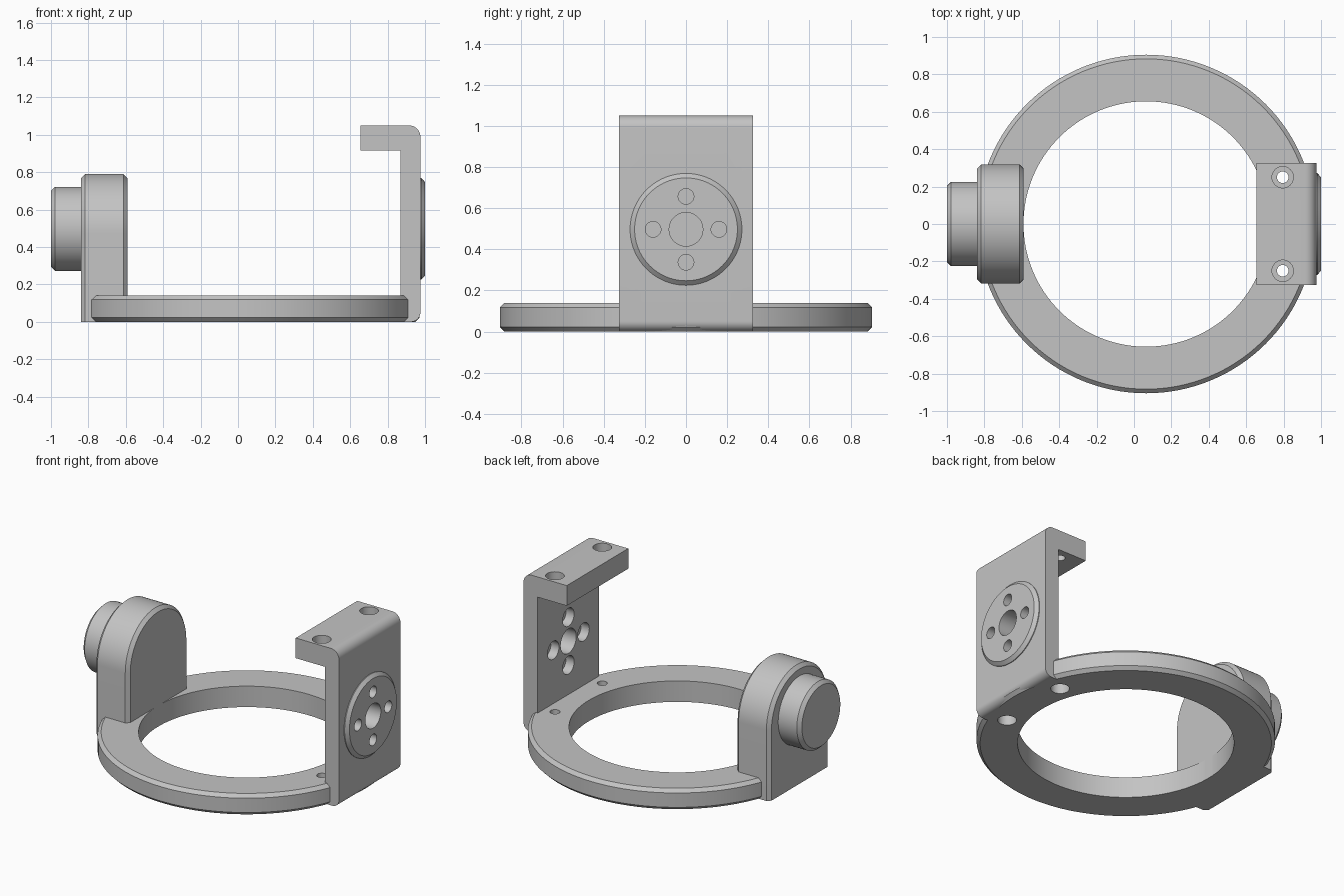
import bpy, bmesh
from math import cos, sin, pi, radians
from mathutils import Matrix, Vector

cube = bpy.data.objects.get("Cube")
if cube:
    bpy.data.objects.remove(cube, do_unlink=True)

grey = bpy.data.materials.new("light grey")
grey.use_nodes = True
COLOR = (0.55, 0.55, 0.55, 1)
grey.diffuse_color = COLOR
grey.node_tree.nodes["Principled BSDF"].inputs["Base Color"].default_value = COLOR

AXIS_Z = 0.497          # height of the pivot axis
RING_X = 0.065          # centre of the ring
SCREW_X, SCREW_Y = 0.795, 0.25
CHAMFER = 0.022


def make_object(name, bm):
    bmesh.ops.recalc_face_normals(bm, faces=bm.faces)
    mesh = bpy.data.meshes.new(name)
    bm.to_mesh(mesh)
    bm.free()
    mesh.materials.append(grey)
    obj = bpy.data.objects.new(name, mesh)
    bpy.context.collection.objects.link(obj)
    return obj


def loft(name, sections, closed=False):
    """Bridge equal-length outlines; cap the ends unless closed in a loop."""
    bm = bmesh.new()
    loops = [[bm.verts.new(p) for p in s] for s in sections]
    n = len(loops[0])
    pairs = list(zip(loops, loops[1:]))
    if closed:
        pairs.append((loops[-1], loops[0]))
    else:
        bm.faces.new(loops[0])
        bm.faces.new(loops[-1])
    for a, b in pairs:
        for i in range(n):
            j = (i + 1) % n
            bm.faces.new((a[i], a[j], b[j], b[i]))
    return make_object(name, bm)


def circle_x(x, r, n=96):
    return [(x, r * cos(2 * pi * i / n), AXIS_Z + r * sin(2 * pi * i / n)) for i in range(n)]


def circle_z(z, r, n=128):
    return [(RING_X + r * cos(2 * pi * i / n), r * sin(2 * pi * i / n), z) for i in range(n)]


def arch(x, inset):
    """Upright outline with a half-round top and a flat foot."""
    r, centre = 0.318 - inset, 0.472
    arc = [(x, r * cos(pi * i / 48), centre + r * sin(pi * i / 48)) for i in range(49)]
    return arc + [(x, -r, 0), (x, r, 0)]


def cylinder(radius, start, end):
    """Round cutter between two points."""
    start, end = Vector(start), Vector(end)
    bm = bmesh.new()
    turn = (end - start).to_track_quat('Z', 'Y').to_matrix().to_4x4()
    bmesh.ops.create_cone(bm, cap_ends=True, segments=40, radius1=radius, radius2=radius,
                          depth=(end - start).length,
                          matrix=Matrix.Translation((start + end) / 2) @ turn)
    return make_object("hole_cutter", bm)


def drill(obj, holes):
    bpy.context.view_layer.objects.active = obj
    for hole in holes:
        cutter = cylinder(*hole)
        mod = obj.modifiers.new("hole", 'BOOLEAN')
        mod.operation, mod.solver, mod.object = 'DIFFERENCE', 'EXACT', cutter
        bpy.ops.object.modifier_apply(modifier=mod.name)
        bpy.data.objects.remove(cutter, do_unlink=True)


# Base ring with chamfered rims
H, RO, RI = 0.14, 0.905, 0.656
ring = loft("base_ring", [circle_z(0, RI), circle_z(0, RO - CHAMFER), circle_z(CHAMFER, RO),
                          circle_z(H - CHAMFER, RO), circle_z(H, RO - CHAMFER),
                          circle_z(H, RI)], closed=True)

# Arched pillar and its round pivot knob
pillar = loft("pivot_pillar", [arch(-0.84, CHAMFER), arch(-0.84 + CHAMFER, 0),
                               arch(-0.59 - CHAMFER, 0), arch(-0.59, CHAMFER)])
knob = loft("pivot_knob", [circle_x(-1, 0.203), circle_x(-1 + CHAMFER, 0.225),
                           circle_x(-0.82, 0.225)])

# Bracket: upright plate with top flange and rounded outer corners
INNER, OUTER, TOP, W = 0.87, 0.975, 1.05, 0.325


def corner(z, r, first):
    side = -1 if z > 0.5 else 1
    return [(OUTER - r + r * cos(first + pi / 2 * i / 10),
             z + side * r + r * sin(first + pi / 2 * i / 10)) for i in range(11)]


outline = [(INNER, 0)] + corner(0, 0.05, -pi / 2) + corner(TOP, 0.06, 0)
outline += [(0.655, TOP), (0.655, 0.915), (INNER, 0.915)]
bracket = loft("bracket", [[(x, y, z) for x, z in outline] for y in (-W, W)])

# Chamfered boss on the outside of the bracket
boss = loft("bracket_boss", [circle_x(0.96, 0.272), circle_x(0.98, 0.272), circle_x(1, 0.25)])

# Centre bore and four bolt holes, counterbored on the inside
through = [(0.082, (0.8, 0, AXIS_Z), (1.1, 0, AXIS_Z))]
recesses = []
for k in range(4):
    y, z = 0.16 * cos(k * pi / 2), AXIS_Z + 0.16 * sin(k * pi / 2)
    through.append((0.038, (0.8, y, z), (1.1, y, z)))
    recesses.append((0.06, (0.8, y, z), (0.93, y, z)))
drill(boss, through)
drill(bracket, through + recesses)

# Screw holes: counterbored from above in the flange, from below in the ring
for y in (-SCREW_Y, SCREW_Y):
    drill(bracket, [(0.031, (SCREW_X, y, 0.8), (SCREW_X, y, 1.2)),
                    (0.057, (SCREW_X, y, 0.98), (SCREW_X, y, 1.2))])
    drill(ring, [(0.031, (SCREW_X, y, -0.1), (SCREW_X, y, 0.3)),
                 (0.057, (SCREW_X, y, -0.1), (SCREW_X, y, 0.07))])

# Smooth curved faces, crisp edges
bpy.ops.object.select_all(action='DESELECT')
for obj in (ring, pillar, knob, bracket, boss):
    obj.select_set(True)
bpy.context.view_layer.objects.active = ring
bpy.ops.object.shade_smooth_by_angle(angle=radians(25))
